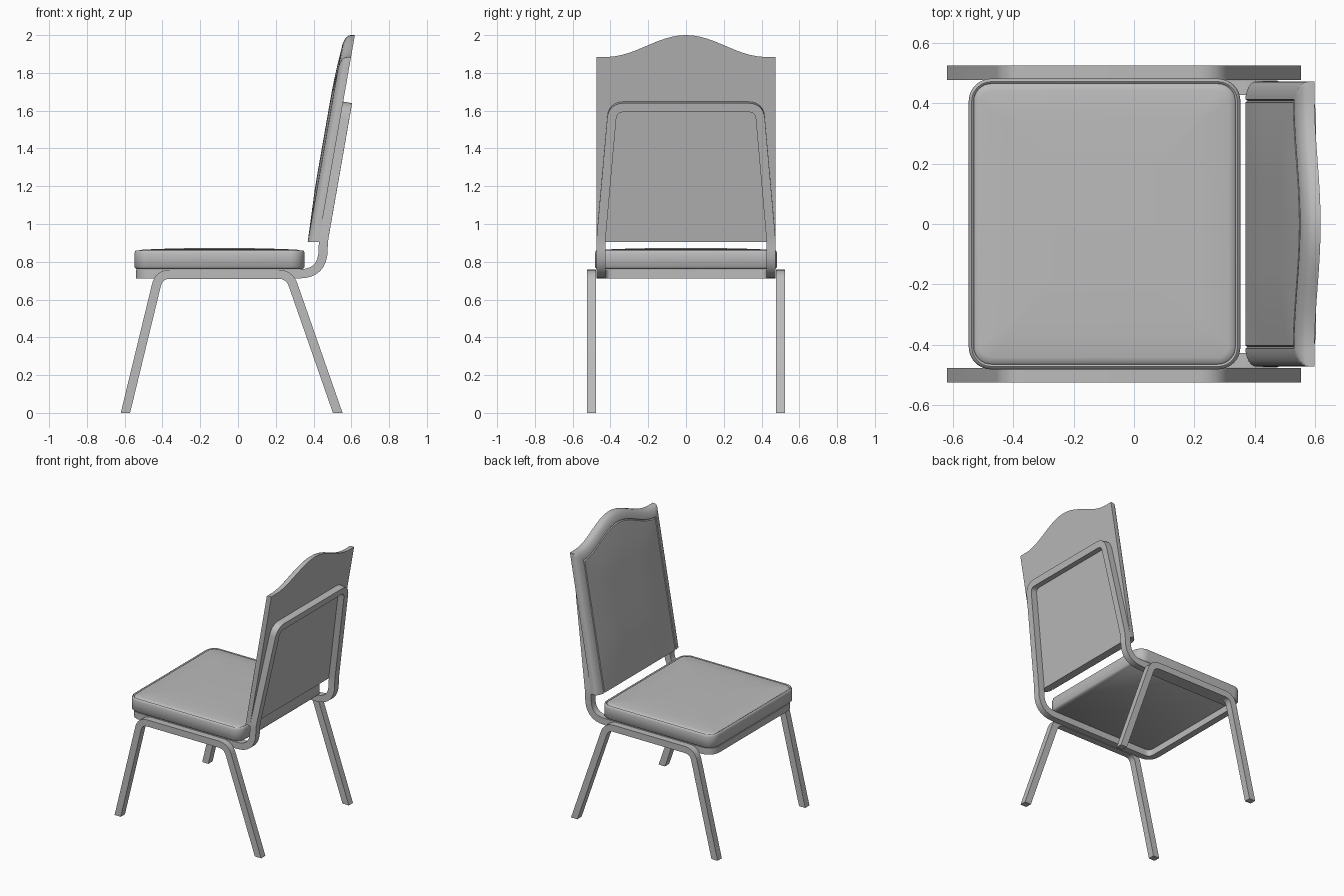
import bpy, bmesh, math
from mathutils import Vector

cube = bpy.data.objects.get("Cube")
if cube:
    bpy.data.objects.remove(cube)

grey = bpy.data.materials.new("plain_grey")
grey.use_nodes = True
grey.diffuse_color = (0.5, 0.5, 0.5, 1)
grey.node_tree.nodes["Principled BSDF"].inputs["Base Color"].default_value = (0.5, 0.5, 0.5, 1)

LEAN = 0.175          # backward lean of the backrest
PAD_BOTTOM = 0.905
TUBE = 0.048


def rear_x(z):
    """Rear plane of the back pad."""
    return 0.427 + LEAN * (z - PAD_BOTTOM)


def finish(name, bm, angle=35):
    bmesh.ops.recalc_face_normals(bm, faces=bm.faces)
    mesh = bpy.data.meshes.new(name)
    bm.to_mesh(mesh)
    bm.free()
    mesh.materials.append(grey)
    obj = bpy.data.objects.new(name, mesh)
    bpy.context.collection.objects.link(obj)
    bpy.ops.object.select_all(action='DESELECT')
    obj.select_set(True)
    bpy.context.view_layer.objects.active = obj
    bpy.ops.object.shade_smooth_by_angle(angle=math.radians(angle))
    return obj


def mirror_y(obj):
    mod = obj.modifiers.new("mirror", 'MIRROR')
    mod.use_axis = (False, True, False)
    mod.merge_threshold = 0.001


def round_path(points, radii, steps=8):
    """Replace inner corners with smooth bends."""
    pts = [Vector(p) for p in points]
    out = [pts[0]]
    for a, b, c, r in zip(pts, pts[1:], pts[2:], radii):
        p, q = b + (a - b).normalized() * r, b + (c - b).normalized() * r
        for i in range(steps + 1):
            t = i / steps
            out.append(p.lerp(b, t).lerp(b.lerp(q, t), t))
    return out + [pts[-1]]


def bridge(bm, rings, closed=True):
    for r0, r1 in zip(rings, rings[1:]):
        n = len(r0)
        for i in range(n if closed else n - 1):
            j = (i + 1) % n
            bm.faces.new((r0[i], r0[j], r1[j], r1[i]))


def sweep(name, path, side, caps, ground=False):
    """Square tube along a path, with mitred bends."""
    bm = bmesh.new()
    dirs = [(b - a).normalized() for a, b in zip(path, path[1:])]
    side = Vector(side)
    rings = []
    for i, p in enumerate(path):
        d0, d1 = dirs[max(i - 1, 0)], dirs[min(i, len(dirs) - 1)]
        miter = (d0 + d1).normalized()
        up = d0.cross(side)
        ring = []
        for a, b in ((-1, -1), (1, -1), (1, 1), (-1, 1)):
            v = p + (side * a + up * b) * TUBE / 2
            v -= d0 * ((v - p).dot(miter) / d0.dot(miter))
            if ground and i in (0, len(path) - 1):
                v -= d0 * (v.z / d0.z)
            ring.append(bm.verts.new(v))
        rings.append(ring)
        side = d0.rotation_difference(d1) @ side
    bridge(bm, rings)
    if caps:
        bm.faces.new(rings[0])
        bm.faces.new(rings[-1])
    return finish(name, bm)


# Side legs: one bent tube on each side
for name, y in (("left_side_legs", 0.501), ("right_side_legs", -0.501)):
    path = round_path([(-0.596, y, 0), (-0.418, y, 0.734), (0.272, y, 0.734), (0.528, y, 0)],
                      (0.06, 0.06))
    sweep(name, path, (0, 1, 0), True, ground=True)

# Continuous frame: under the seat, up behind the pad and across the top
off = TUBE / 2
top_z = 1.62
path = round_path([(-0.517, 0, 0.736), (-0.517, 0.451, 0.736), (0.448, 0.451, 0.736),
                   (rear_x(0.91) + off, 0.451, 0.91), (rear_x(top_z) + off, 0.388, top_z),
                   (rear_x(top_z) + off, 0, top_z)],
                  (0.07, 0.125, 0.03, 0.06))
mirror_y(sweep("tube_frame", path, (0, 0, 1), False))


# Seat cushion: stacked rounded outlines with a piped rim and gentle crown
def outline(bm, inset, z, steps=8):
    x0, x1, hy = -0.548 + inset, 0.353 - inset, 0.482 - inset
    r = max(0.075 - inset, 0.02)
    ring = []
    for k, (cx, cy) in enumerate(((x1 - r, hy - r), (x0 + r, hy - r),
                                  (x0 + r, r - hy), (x1 - r, r - hy))):
        for i in range(steps + 1):
            a = math.pi / 2 * (k + i / steps)
            ring.append(bm.verts.new((cx + r * math.cos(a), cy + r * math.sin(a), z)))
    return ring


bm = bmesh.new()
profile = [(0.01, 0.762), (0, 0.772), (0, 0.846), (0.004, 0.857), (0.01, 0.861), (0.015, 0.858),
           (0.017, 0.854), (0.022, 0.86), (0.04, 0.864), (0.12, 0.868), (0.28, 0.872)]
rings = [outline(bm, *p) for p in profile]
bridge(bm, rings)
bm.faces.new(rings[0])
bm.faces.new(rings[-1])
finish("seat_cushion", bm, 50)

# Back pad: crested panel, rolled border, stitched seam and padded middle
HALF, BORDER = 0.473, 0.065


def crest(y):
    return 1.885 + 0.115 * (0.5 + 0.5 * math.cos(math.pi * min(abs(y) / 0.42, 1)))


def pad_depth(y, z):
    edge = min(HALF - abs(y), crest(y) - z)
    if edge < BORDER - 0.003:
        t = 1 - edge / BORDER
        return 0.022 + 0.036 * math.sqrt(max(0, 1 - t * t))
    if edge < BORDER + 0.003:
        return 0.05
    puff = min((edge - BORDER) / 0.25, 1)
    return 0.058 + 0.012 * math.sin(puff * math.pi / 2) * min(1, (z - PAD_BOTTOM) / 0.3)


insets = [0, 0.003, 0.01, 0.02, 0.035, 0.05, 0.06, BORDER, 0.07]
half_ys = [HALF - e for e in insets] + [0.38 - 0.038 * i for i in range(10)]
ys = [-y for y in half_ys] + [0] + half_ys[::-1]
bm = bmesh.new()
front, rear = [], []
for y in ys:
    top = crest(y)
    low = top - 0.09
    zs = [PAD_BOTTOM + (low - PAD_BOTTOM) * i / 14 for i in range(15)]
    zs += [top - e for e in insets[::-1]]
    front.append([bm.verts.new((rear_x(z) - pad_depth(y, z), y, z)) for z in zs])
    rear.append([bm.verts.new((rear_x(z), y, z)) for z in zs])
bridge(bm, front, False)
bridge(bm, rear, False)
for k in (0, -1):
    bridge(bm, [front[k], rear[k]], False)
    bridge(bm, [[c[k] for c in front], [c[k] for c in rear]], False)
finish("back_pad", bm, 40)
